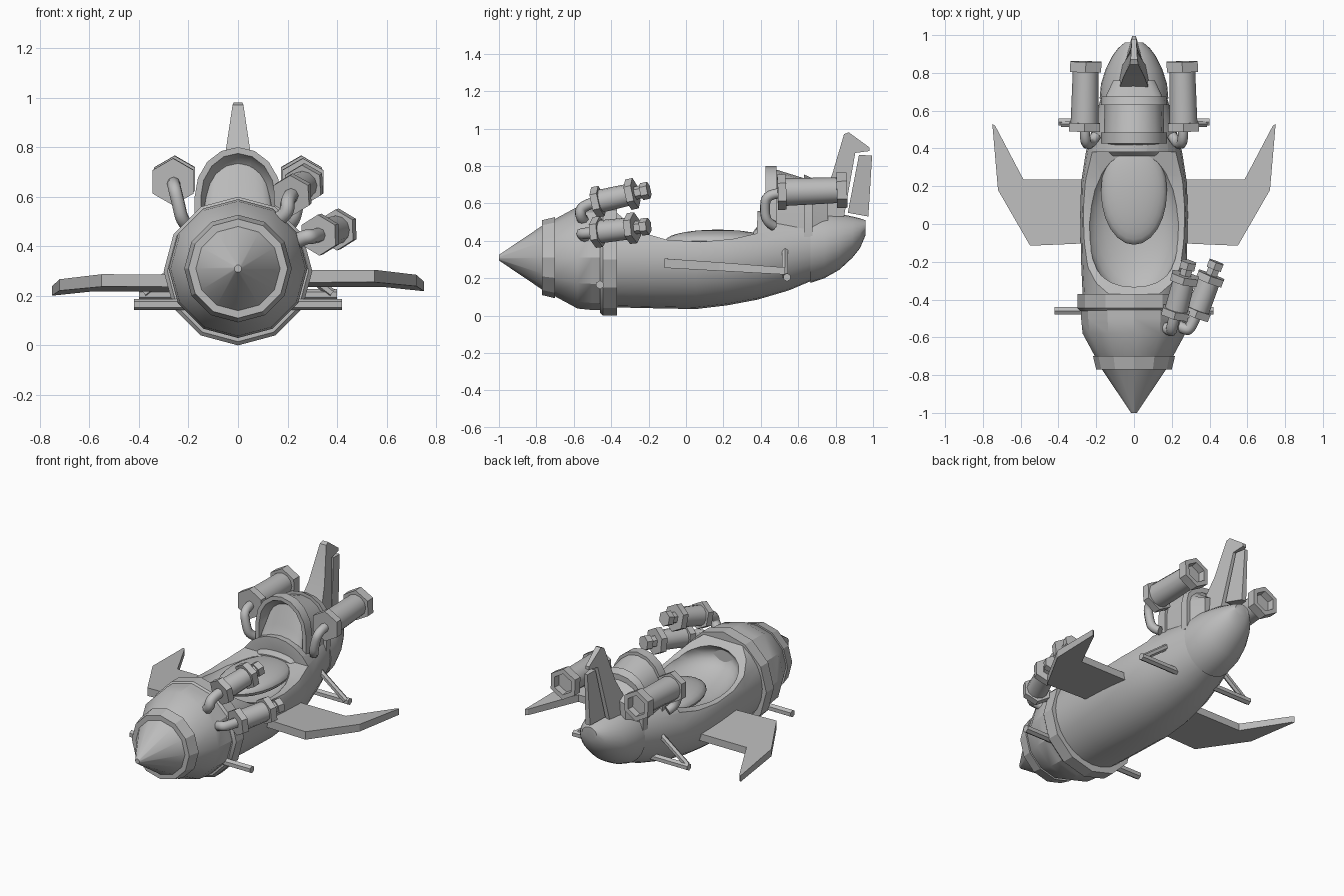
import bpy, bmesh, math
from mathutils import Vector

if "Cube" in bpy.data.objects:
    bpy.data.objects.remove(bpy.data.objects["Cube"], do_unlink=True)

gray = bpy.data.materials.new("plain_gray")
gray.use_nodes = True
gray.diffuse_color = (0.5, 0.5, 0.5, 1)
gray.node_tree.nodes["Principled BSDF"].inputs["Base Color"].default_value = (0.5, 0.5, 0.5, 1)


def finish(name, bm, smooth=35):
    """Turn a bmesh into a named object with the shared material."""
    bmesh.ops.remove_doubles(bm, verts=bm.verts, dist=0.0001)
    bmesh.ops.recalc_face_normals(bm, faces=bm.faces)
    me = bpy.data.meshes.new(name)
    bm.to_mesh(me)
    bm.free()
    me.materials.append(gray)
    ob = bpy.data.objects.new(name, me)
    bpy.context.collection.objects.link(ob)
    if smooth:
        select(ob)
        bpy.ops.object.shade_smooth_by_angle(angle=math.radians(smooth))
    return ob


def select(ob):
    bpy.ops.object.select_all(action='DESELECT')
    ob.select_set(True)
    bpy.context.view_layer.objects.active = ob


def loft(name, rings, smooth=35):
    """Skin a list of equal-length point rings and cap both ends."""
    bm = bmesh.new()
    loops = [[bm.verts.new(p) for p in ring] for ring in rings]
    n = len(loops[0])
    for a, b in zip(loops, loops[1:]):
        for i in range(n):
            bm.faces.new((a[i], a[(i + 1) % n], b[(i + 1) % n], b[i]))
    bm.faces.new(loops[0])
    bm.faces.new(loops[-1])
    return finish(name, bm, smooth)


def oval(y, half, low, high, n=24):
    """Upright oval cross-section at y."""
    mid, r = (low + high) / 2, (high - low) / 2
    angles = [2 * math.pi * i / n for i in range(n)]
    return [(half * math.sin(a), y, mid + r * math.cos(a)) for a in angles]


def turned(name, start, end, profile, sides=12, smooth=35):
    """Revolve (distance, radius) pairs around the line from start to end."""
    start, axis = Vector(start), Vector(end) - Vector(start)
    turn = axis.to_track_quat('Z', 'Y')
    rings = []
    for t, r in profile:
        rings.append([start + turn @ Vector((r * math.sin(2 * math.pi * i / sides),
                                             r * math.cos(2 * math.pi * i / sides), t))
                      for i in range(sides)])
    return loft(name, rings, smooth)


def rod(name, start, end, r, sides=6):
    length = (Vector(end) - Vector(start)).length
    return turned(name, start, end, [(0, r), (length, r)], sides)


def pipe(name, points, r):
    """Bent round pipe through a few points."""
    cu = bpy.data.curves.new(name, 'CURVE')
    cu.dimensions = '3D'
    cu.bevel_depth, cu.bevel_resolution, cu.resolution_u = r, 2, 5
    cu.use_fill_caps = True
    sp = cu.splines.new('NURBS')
    sp.points.add(len(points) - 1)
    for p, co in zip(sp.points, points):
        p.co = (*co, 1)
    sp.use_endpoint_u, sp.order_u = True, 3
    cu.materials.append(gray)
    ob = bpy.data.objects.new(name, cu)
    bpy.context.collection.objects.link(ob)
    select(ob)
    bpy.ops.object.convert(target='MESH')
    bpy.ops.object.shade_smooth_by_angle(angle=math.radians(50))


def ellipsoid(name, centre, radii):
    bm = bmesh.new()
    bmesh.ops.create_uvsphere(bm, u_segments=24, v_segments=14, radius=1)
    bmesh.ops.scale(bm, vec=radii, verts=bm.verts)
    bmesh.ops.translate(bm, vec=centre, verts=bm.verts)
    return finish(name, bm)


def cut(ob, cutter):
    cutter.hide_render = True
    mod = ob.modifiers.new("cut", 'BOOLEAN')
    mod.operation, mod.solver, mod.object = 'DIFFERENCE', 'EXACT', cutter
    select(ob)
    bpy.ops.object.modifier_apply(modifier=mod.name)
    bpy.data.objects.remove(cutter, do_unlink=True)


def slab(name, outline, thick):
    """Side-view outline of (y, z, half width) points, filled across x."""
    return loft(name, [[(s * h, y, z) for y, z, h in outline] for s in (-1, 1)], thick)


# Hull with open cockpit
hull = loft("hull", [oval(*s) for s in (
    (-0.42, 0.27, 0.045, 0.585), (-0.2, 0.28, 0.04, 0.585), (0.05, 0.285, 0.035, 0.585),
    (0.22, 0.28, 0.055, 0.57), (0.38, 0.255, 0.085, 0.56), (0.55, 0.21, 0.135, 0.555),
    (0.68, 0.172, 0.19, 0.55))])
sill = ((-0.37, 0.8), (-0.37, 0.55), (-0.3, 0.49), (-0.22, 0.44), (-0.1, 0.405), (0.08, 0.395),
        (0.25, 0.41), (0.38, 0.44), (0.385, 0.8))
cut(hull, slab("deck_cutter", [(y, z, 0.5) for y, z in sill], 0))
cut(hull, ellipsoid("basin_cutter", (0, 0.0, 0.45), (0.255, 0.385, 0.14)))
select(hull)
bpy.ops.object.shade_smooth_by_angle(angle=math.radians(35))

# Nose shell, pointed cone and hoop
turned("nose", (0, -1, 0.31), (0, 0, 0.31),
       [(0, 0.015), (0.23, 0.17), (0.23, 0.2), (0.3, 0.217), (0.3, 0.207),
        (0.42, 0.272), (0.5, 0.28), (0.6, 0.28)], 12, 28)
turned("hoop", (0, -0.46, 0.3), (0, 0, 0.3), [(0, 0.285), (0.015, 0.3), (0.09, 0.3), (0.09, 0.27)], 12, 28)

# Tail cap
loft("tail_cap", [oval(*s) for s in (
    (0.665, 0.172, 0.185, 0.555), (0.665, 0.182, 0.175, 0.56), (0.74, 0.175, 0.2, 0.555),
    (0.82, 0.15, 0.245, 0.545), (0.89, 0.115, 0.31, 0.53), (0.93, 0.085, 0.36, 0.52),
    (0.96, 0.05, 0.43, 0.51))])


# Headrest fairing with raised lips and a recessed seat back
def arch(y, half, top, base=0.42):
    pts = [(half, y, base)]
    for i in range(9):
        a = math.pi * i / 8
        pts.append((half * math.cos(a), y, 0.6 + (top - 0.6) * math.sin(a)))
    return pts + [(-half, y, base)]


loft("headrest", [arch(*s) for s in (
    (0.5, 0.11, 0.7), (0.465, 0.135, 0.755), (0.425, 0.15, 0.775), (0.425, 0.175, 0.8),
    (0.485, 0.175, 0.8), (0.485, 0.16, 0.78), (0.63, 0.155, 0.735), (0.63, 0.175, 0.755),
    (0.675, 0.172, 0.735), (0.675, 0.15, 0.7), (0.76, 0.11, 0.62))])
ellipsoid("seat", (0, 0.17, 0.4), (0.175, 0.28, 0.06))
loft("seat_back", [oval(y, h, 0.4, t) for y, h, t in
                   ((0.36, 0.12, 0.45), (0.4, 0.145, 0.5), (0.44, 0.145, 0.62), (0.48, 0.13, 0.74))])

# Fin and rudder
slab("fin", [(0.67, 0.53, 0.095), (0.78, 0.75, 0.055), (0.845, 0.97, 0.022), (0.87, 0.98, 0.018),
             (0.98, 0.9, 0.012), (0.98, 0.88, 0.012), (0.905, 0.87, 0.02), (0.845, 0.53, 0.06)], 25)
slab("rudder", [(0.925, 0.86, 0.018), (0.995, 0.855, 0.01), (0.975, 0.53, 0.016), (0.865, 0.55, 0.045)], 25)

# Wings: plan outline, lowered towards the back
plan = ((0.2, -0.1), (0.55, -0.115), (0.72, 0.18), (0.75, 0.53), (0.735, 0.52), (0.585, 0.235), (0.2, 0.235))
for side, name, drop in ((1, "left", 0), (-1, "right", 0.018)):
    def level(lift):
        return [(side * x, y, 0.255 - drop - 0.055 * (y + 0.11) + lift * (1 - 0.45 * max(y, 0)))
                for x, y in plan]
    loft(name + "_wing", [level(0), level(0.05)], 0)

    # Foot pegs and braces
    rod(name + "_front_peg", (side * 0.15, -0.46, 0.165), (side * 0.42, -0.46, 0.165), 0.023)
    rod(name + "_rear_peg", (side * 0.1, 0.54, 0.205), (side * 0.4, 0.54, 0.205), 0.022)
    rod(name + "_rear_brace", (side * 0.17, 0.53, 0.37), (side * 0.38, 0.53, 0.21), 0.018)

    # Rear thrusters with hollow nozzles and feed pipes
    a, b = (side * 0.262, 0.49, 0.66), (side * 0.255, 0.86, 0.672)
    turned(name + "_thruster", a, b, [(0.02, 0.06), (0.02, 0.075), (0.33, 0.068), (0.33, 0.04)], 12)
    turned(name + "_thruster_collar", a, b, [(0, 0.06), (0, 0.095), (0.045, 0.095), (0.045, 0.06)], 6, 0)
    turned(name + "_nozzle", a, b, [(0.315, 0.06), (0.315, 0.095), (0.37, 0.095), (0.37, 0.065), (0.325, 0.06)], 6, 0)
    pipe(name + "_feed_pipe", [(side * x, y, z) for x, y, z in
         ((0.26, 0.51, 0.655), (0.26, 0.43, 0.65), (0.24, 0.42, 0.57), (0.225, 0.43, 0.5), (0.2, 0.47, 0.48))], 0.027)

# Two front boosters on the left side
for name, a, b, root in (("upper", (0.215, -0.49, 0.605), (0.272, -0.27, 0.655), (0.15, -0.54, 0.5)),
                         ("lower", (0.325, -0.49, 0.445), (0.41, -0.27, 0.47), (0.22, -0.53, 0.41))):
    a, b, root = Vector(a), Vector(b), Vector(root)
    size = (b - a).length
    back = (a - b).normalized()
    turned(name + "_booster", a, b, [(0.02, 0.062), (size - 0.02, 0.058)], 12)
    for part, t in (("front", 0), ("back", size - 0.04)):
        turned(name + "_booster_%s_collar" % part, a, b, [(t, 0.083), (t + 0.04, 0.083)], 6, 0)
    turned(name + "_booster_tip", a, b, [(size - 0.01, 0.035), (size + 0.035, 0.035), (size + 0.035, 0.046),
                                         (size + 0.075, 0.046)], 6, 0)
    pipe(name + "_booster_pipe", [a - back * 0.02, a + back * 0.07, root + Vector((0.05, -0.03, 0.03)), root], 0.03)
